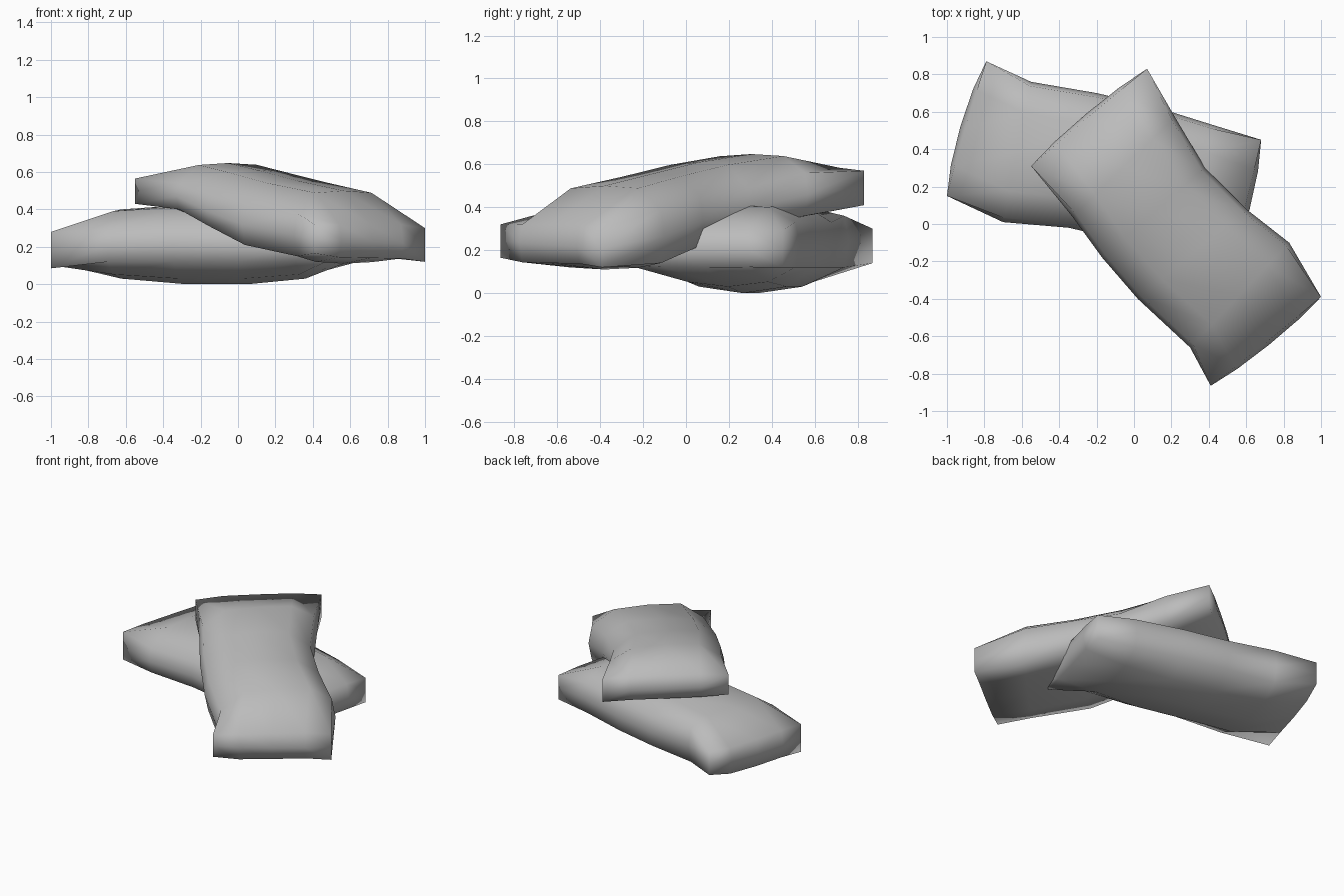
import bpy
import bmesh
import math
from mathutils import Vector

cube = bpy.data.objects.get("Cube")
if cube:
    bpy.data.objects.remove(cube, do_unlink=True)

# One plain cloth colour
cloth = bpy.data.materials.new("grey_cloth")
cloth.use_nodes = True
grey = (0.5, 0.5, 0.5, 1)
cloth.diffuse_color = grey
cloth.node_tree.nodes["Principled BSDF"].inputs["Base Color"].default_value = grey

# Position across the bag, and how full the top and the underside are there
ACROSS = [(0, 0, 0), (0.22, 0.9, 0.75), (0.5, 1, 1), (0.78, 0.9, 0.75), (1, 0, 0)]
SEAM_INSET = 0.03


def make_bag(name, side_a, side_b, belly, crest, end_bulge):
    """Stuffed bag lofted between two sides, each point being x, y, seam low, seam high."""
    bm = bmesh.new()
    a_pts = [Vector(p[:2]) for p in side_a]
    b_pts = [Vector(p[:2]) for p in side_b]
    last = len(side_a) - 1
    axis = (a_pts[last] + b_pts[last] - a_pts[0] - b_pts[0]).normalized()
    sections = []
    for i in range(last + 1):
        is_end = i in (0, last)
        push = {0: -end_bulge, last: end_bulge}.get(i, 0)
        rows = {"top": [], "mid": [], "bottom": []}
        for v, full, under in ACROSS:
            low, high = (side_a[i][k] * (1 - v) + side_b[i][k] * v for k in (2, 3))
            top_z = high + (crest[i] - high) * full
            bottom_z = low + (belly[i] - low) * under
            # Seams sit slightly inside the widest line, except at the corners
            inner = v if is_end else min(max(v, SEAM_INSET), 1 - SEAM_INSET)
            rim = a_pts[i].lerp(b_pts[i], inner) + axis * push * under * 0.2
            rows["top"].append(bm.verts.new((rim.x, rim.y, top_z)))
            rows["bottom"].append(bm.verts.new((rim.x, rim.y, bottom_z)))
            if is_end or not full:
                p = a_pts[i].lerp(b_pts[i], v) + axis * push * under
                rows["mid"].append(bm.verts.new((p.x, p.y, (low + high) / 2)))
        sections.append(rows)
    # Skin between neighbouring sections
    loops = [r["top"] + [r["mid"][-1]] + r["bottom"][::-1] + [r["mid"][0]] for r in sections]
    for one, two in zip(loops, loops[1:]):
        for j in range(len(one)):
            k = (j + 1) % len(one)
            bm.faces.new((one[j], one[k], two[k], two[j]))
    # Rounded end panels
    for r in (sections[0], sections[-1]):
        for upper, lower in ((r["top"], r["mid"]), (r["mid"], r["bottom"])):
            for j in range(len(ACROSS) - 1):
                bm.faces.new((upper[j], upper[j + 1], lower[j + 1], lower[j]))
    bmesh.ops.recalc_face_normals(bm, faces=bm.faces)
    mesh = bpy.data.meshes.new(name)
    bm.to_mesh(mesh)
    bm.free()
    mesh.materials.append(cloth)
    bag = bpy.data.objects.new(name, mesh)
    bpy.context.collection.objects.link(bag)
    bpy.ops.object.select_all(action="DESELECT")
    bag.select_set(True)
    bpy.context.view_layer.objects.active = bag
    bpy.ops.object.shade_smooth_by_angle(angle=math.radians(100))


make_bag(
    "lower_bag",
    side_a=[(-1, .15, .085, .28), (-.7, .01, .12, .29), (-.35, -.02, .12, .3),
            (0, -.1, .12, .29), (.3, -.14, .12, .29), (.49, -.27, .13, .28)],
    side_b=[(-.79, .87, .14, .3), (-.55, .76, .12, .36), (-.2, .7, .12, .33),
            (.1, .63, .12, .33), (.42, .53, .12, .33), (.68, .45, .12, .29)],
    belly=[.095, .03, 0, 0, .03, .12],
    crest=[.285, .4, .425, .42, .41, .3],
    end_bulge=.035,
)

# Upper bag leans across the lower one
make_bag(
    "upper_bag",
    side_a=[(-.55, .31, .43, .565), (-.33, .04, .4, .54), (-.17, -.18, .31, .48),
            (.02, -.4, .21, .43), (.3, -.66, .15, .38), (.41, -.865, .165, .32)],
    side_b=[(.07, .83, .41, .57), (.22, .57, .36, .56), (.38, .3, .3, .49),
            (.6, .08, .22, .45), (.83, -.1, .14, .39), (1, -.39, .12, .3)],
    belly=[.42, .33, .29, .2, .11, .14],
    crest=[.585, .648, .61, .555, .5, .32],
    end_bulge=.025,
)
